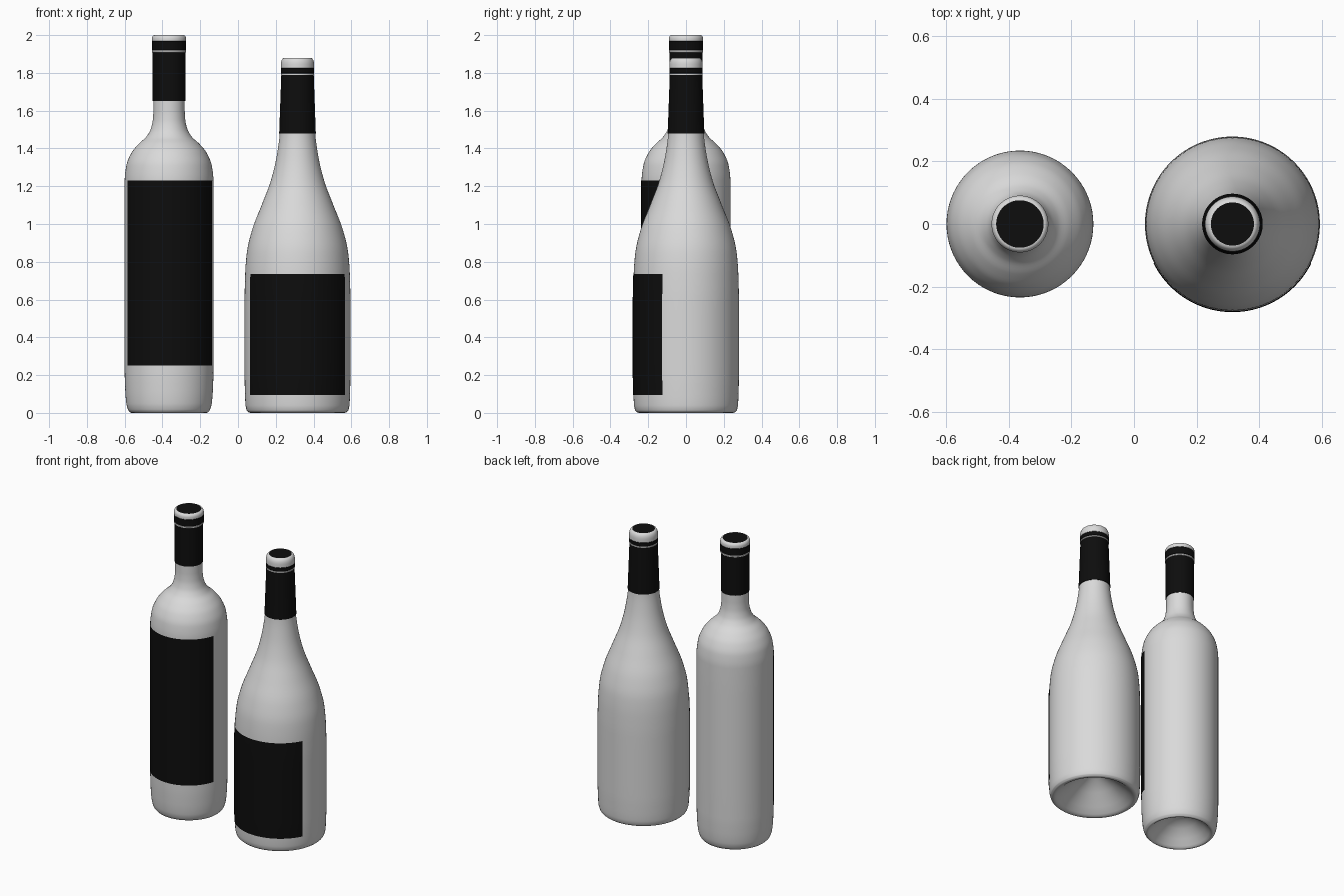
import bpy, bmesh
from math import sin, cos, radians, pi

if "Cube" in bpy.data.objects:
    bpy.data.objects.remove(bpy.data.objects["Cube"], do_unlink=True)


def material(name, value):
    m = bpy.data.materials.new(name)
    m.use_nodes = True
    color = (value, value, value, 1)
    m.diffuse_color = color
    m.node_tree.nodes["Principled BSDF"].inputs["Base Color"].default_value = color
    return m


PALE = material("pale grey", 0.7)
BLACK = material("black", 0.004)


def curve(points, steps=5):
    """Smooth (radius, height) profile through the points, without overshoot."""
    n = len(points)
    d = [(points[i + 1][0] - points[i][0]) / (points[i + 1][1] - points[i][1])
         for i in range(n - 1)]
    slope = [d[0]]
    for a, b in zip(d, d[1:]):
        slope.append(2 * a * b / (a + b) if a * b > 0 else 0)
    slope.append(d[-1])
    out = []
    for i in range(n - 1):
        (r0, z0), (r1, z1) = points[i], points[i + 1]
        h = z1 - z0
        for k in range(steps):
            t = k / steps
            s = t * t * (3 - 2 * t)
            r = (r0 * (1 - s) + r1 * s + h * slope[i] * t * (1 - t) ** 2
                 - h * slope[i + 1] * t * t * (1 - t))
            out.append((r, z0 + h * t))
    return out + [points[-1]]


def lathe(name, x, profile, mat, start=-180, end=180, segments=72):
    """Turn a profile about the vertical axis; angle 0 faces the front."""
    bm = bmesh.new()
    rows = []
    for r, z in profile:
        row = []
        for j in range(segments + 1):
            a = radians(start + (end - start) * j / segments)
            row.append(bm.verts.new((r * sin(a), -r * cos(a), z)))
        rows.append(row)
    for low, high in zip(rows, rows[1:]):
        for j in range(segments):
            bm.faces.new((low[j], low[j + 1], high[j + 1], high[j]))
    bmesh.ops.remove_doubles(bm, verts=bm.verts, dist=1e-5)
    mesh = bpy.data.meshes.new(name)
    bm.to_mesh(mesh)
    bm.free()
    mesh.materials.append(mat)
    mesh.shade_smooth()
    mesh.set_sharp_from_angle(angle=radians(40))
    ob = bpy.data.objects.new(name, mesh)
    ob.location.x = x
    bpy.context.collection.objects.link(ob)
    return ob


def band(name, x, r, low, high, mat, depth=0.012):
    """Ring standing slightly proud of the neck."""
    c = 0.002
    lathe(name, x, [(r - depth, low), (r - c, low), (r, low + c), (r, high - c),
                    (r - c, high), (r - depth, high)], mat)


def bottle(kind, x, base, side, capsule, ring, lip, label):
    # glass with a hollow punt underneath
    lathe(kind + "_glass", x, base + curve(side), PALE)
    # foil capsule around the neck
    (r0, z0), (r1, z1) = capsule
    lathe(kind + "_capsule", x, [(r0 - 0.006, z0), (r0, z0), (r1, z1),
                                 (r1 - 0.01, z1)], BLACK)
    # pale ring, dark ring, rounded lip and dark mouth
    low, mid, high = ring
    r, top, mouth = lip
    band(kind + "_neck_ring", x, r, low, mid, PALE)
    band(kind + "_foil_ring", x, r, mid, high, BLACK)
    h = top - high
    edge = [(r - (r - mouth) * (1 - cos(a)), high + h * (0.35 + 0.65 * sin(a)))
            for a in (pi / 2 * k / 6 for k in range(7))]
    lathe(kind + "_lip", x, [(r - 0.012, high), (r, high)] + edge, PALE)
    lathe(kind + "_mouth", x, [(mouth, top - 0.002), (mouth, top), (0, top)], BLACK)
    # wrapped label standing just off the glass
    label_side, start, end = label
    lathe(kind + "_label", x, [(r + 0.002, z) for r, z in label_side], BLACK,
          start, end, 48)


# tall straight bottle with round shoulders
bottle(
    "tall_bottle", -0.365,
    base=[(0, 0.12), (0.05, 0.115), (0.1, 0.09), (0.15, 0.045), (0.18, 0.012),
          (0.19, 0.003), (0.198, 0)],
    side=[(0.205, 0.002), (0.216, 0.015), (0.226, 0.05), (0.232, 0.12), (0.235, 0.22),
          (0.235, 1.23), (0.226, 1.31), (0.2, 1.375), (0.16, 1.425), (0.122, 1.46),
          (0.098, 1.5), (0.086, 1.55), (0.083, 1.6), (0.083, 1.92)],
    capsule=[(0.087, 1.65), (0.087, 1.908)],
    ring=(1.908, 1.92, 1.968),
    lip=(0.091, 2.0, 0.076),
    label=([(0.235, 0.25), (0.235, 1.23)], -69, 74))

# wide bottle with long sloping shoulders
wide_side = [(0.258, 0.002), (0.268, 0.012), (0.275, 0.04), (0.278, 0.095), (0.28, 0.2),
             (0.28, 0.6), (0.277, 0.735), (0.268, 0.85), (0.24, 0.97), (0.19, 1.1),
             (0.141, 1.23), (0.11, 1.36), (0.094, 1.48), (0.08, 1.8)]
bottle(
    "wide_bottle", 0.315,
    base=[(0, 0.17), (0.05, 0.155), (0.12, 0.1), (0.19, 0.04), (0.225, 0.01),
          (0.237, 0.003), (0.248, 0)],
    side=wide_side,
    capsule=[(0.097, 1.48), (0.086, 1.788)],
    ring=(1.788, 1.798, 1.825),
    lip=(0.088, 1.88, 0.069),
    label=([p for p in curve(wide_side) if 0.094 < p[1] < 0.736], -63.5, 63.5))
